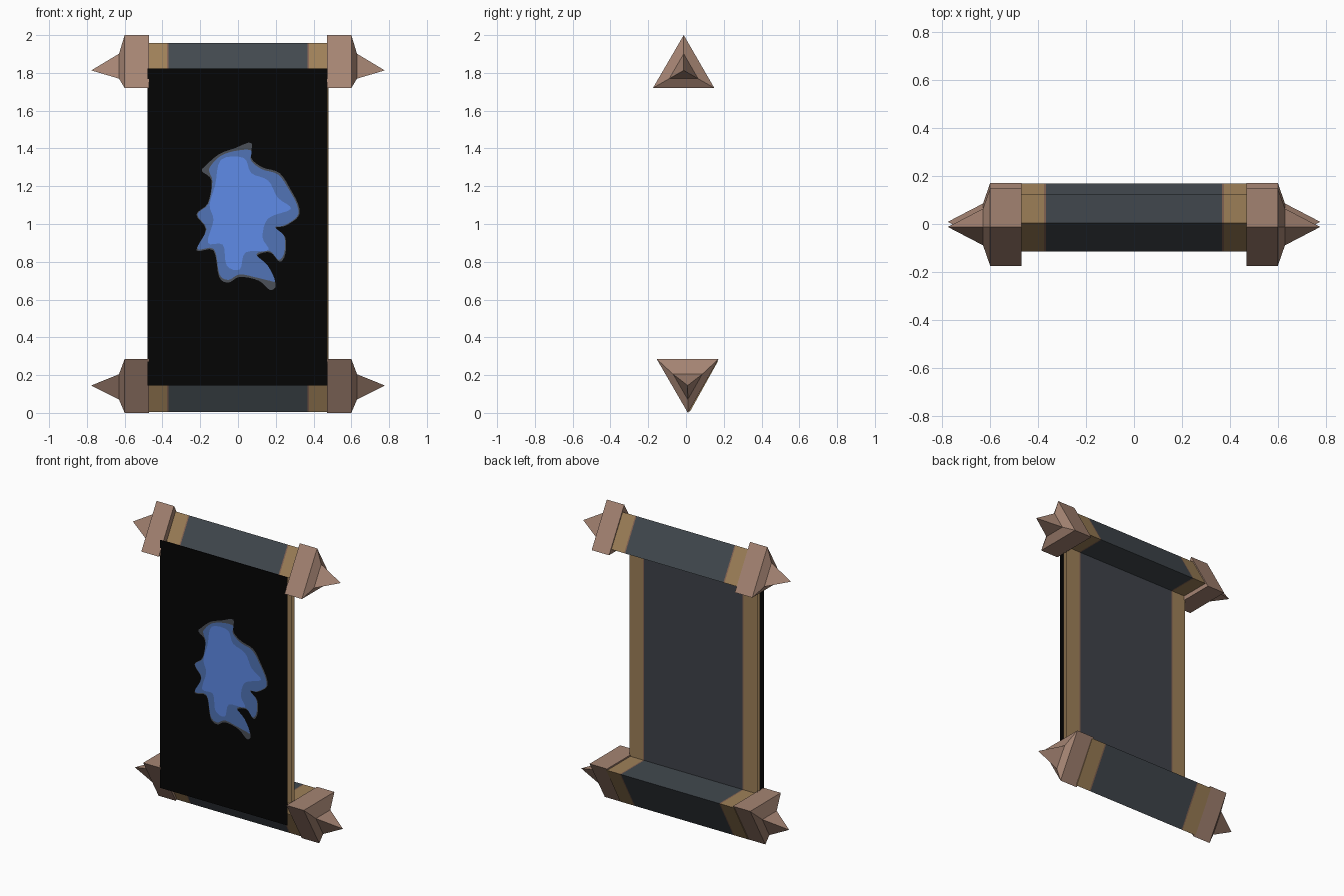
import bpy, bmesh
from mathutils import Vector

if "Cube" in bpy.data.objects:
    bpy.data.objects.remove(bpy.data.objects["Cube"])


def material(name, rgb):
    m = bpy.data.materials.new(name)
    m.diffuse_color = (*rgb, 1)
    m.use_nodes = True
    m.node_tree.nodes["Principled BSDF"].inputs["Base Color"].default_value = m.diffuse_color
    return m


BROWN = material("brown_wood", (0.376, 0.231, 0.171))
GOLD = material("gold_trim", (0.342, 0.216, 0.098))
COPPER = material("copper_seam", (0.230, 0.125, 0.085))
GREY = material("grey_cloth", (0.054, 0.066, 0.077))
SLATE = material("slate_cloth", (0.049, 0.055, 0.067))
BLACK = material("black_banner", (0.0015, 0.0015, 0.0015))
BLUE = material("light_blue", (0.115, 0.260, 0.810))
MID = material("mid_blue", (0.082, 0.175, 0.470))
FRINGE = material("grey_fringe", (0.071, 0.080, 0.098))


def make(name, verts, faces, mats, rule=None, recalc=True):
    mesh = bpy.data.meshes.new(name)
    mesh.from_pydata(verts, [], faces)
    for m in mats:
        mesh.materials.append(m)
    if recalc:
        bm = bmesh.new()
        bm.from_mesh(mesh)
        bmesh.ops.remove_doubles(bm, verts=bm.verts, dist=0.0001)
        bmesh.ops.recalc_face_normals(bm, faces=bm.faces)
        bm.to_mesh(mesh)
        bm.free()
    if rule:
        for p in mesh.polygons:
            p.material_index = rule(p.center)
    obj = bpy.data.objects.new(name, mesh)
    bpy.context.collection.objects.link(obj)
    return obj


def loft(name, tri, stations, mats, rule=None):
    """Sweep a (y, z) triangle along x; each station has a scale and a centre height shift."""
    cy, cz = (sum(p[i] for p in tri) / 3 for i in (0, 1))
    verts = [(x, cy + (y - cy) * s, cz + dz + (z - cz) * s)
             for x, s, dz in stations for y, z in tri]
    n = len(stations)
    faces = [(3 * k + i, 3 * k + (i + 1) % 3, 3 * k + 3 + (i + 1) % 3, 3 * k + 3 + i)
             for k in range(n - 1) for i in range(3)]
    faces.append((0, 1, 2))
    if stations[-1][1] > 0.01:
        faces.append((3 * n - 3, 3 * n - 2, 3 * n - 1))
    return make(name, verts, faces, mats, rule)


def trim_rule(c):
    """Cloth in the middle, a thin seam, then gold at both ends."""
    return 0 if abs(c.x) < 0.367 else 2 if abs(c.x) < 0.375 else 1


XS = (-0.478, -0.375, -0.367, 0.367, 0.375, 0.478)

# triangular end caps with pointed tips: profile, neck drop, tip drop
CAPS = {"top": ([(-0.175, 1.72), (0.15, 1.72), (-0.012, 2.0)], 0.0, 0.0),
        "bottom": ([(-0.155, 0.285), (0.172, 0.285), (0.01, 0.0)], -0.03, -0.045)}
for level, (tri, neck, tip) in CAPS.items():
    for side, sx in (("left", -1), ("right", 1)):
        loft(f"{level}_{side}_cap", tri,
             [(sx * 0.47, 1, 0), (sx * 0.6, 1, 0),
              (sx * 0.63, 0.47, neck), (sx * 0.777, 0.0, tip)], [BROWN])

# cloth-wrapped triangular rollers with gold end bands
ROLLERS = {"top": [(-0.115, 1.75), (0.125, 1.75), (0.005, 1.957)],
           "bottom": [(-0.115, 0.275), (0.17, 0.275), (0.02, 0.005)]}
for level, tri in ROLLERS.items():
    loft(f"{level}_roller", tri, [(x, 1, 0) for x in XS], [GREY, GOLD, COPPER], trim_rule)


def sheet(name, y, z0, z1, xs, mats, rule=None, back=False):
    verts = [(x, y, z) for x in xs for z in (z0, z1)]
    faces = [(2 * i, 2 * i + 2, 2 * i + 3, 2 * i + 1) for i in range(len(xs) - 1)]
    if back:
        faces = [f[::-1] for f in faces]
    return make(name, verts, faces, mats, rule, recalc=False)


# hanging cloth: back and front layers, and the black banner
sheet("cloth_back", -0.078, 0.2, 1.8, XS, [SLATE, GOLD, COPPER], trim_rule, back=True)
sheet("cloth_front", -0.105, 0.2, 1.8, XS, [SLATE, GOLD, COPPER], trim_rule)
BANNER_Y = -0.148
sheet("banner", BANNER_Y, 0.146, 1.822, (-0.48, 0.473), [BLACK])

# ragged flame emblem, three thin layers
OUTER = [(.07, 1.43), (.07, 1.35), (.13, 1.30), (.22, 1.27), (.28, 1.18), (.32, 1.10),
         (.32, 1.04), (.25, .99), (.20, .98), (.25, .93), (.25, .84), (.22, .80),
         (.17, .85), (.10, .83), (.16, .77), (.20, .68), (.17, .65), (.11, .70),
         (.01, .72), (-.05, .69), (-.10, .72), (-.13, .86), (-.22, .86), (-.17, .97),
         (-.22, 1.05), (-.16, 1.11), (-.14, 1.23), (-.19, 1.28), (-.17, 1.31),
         (-.10, 1.37), (-.02, 1.40)]
CORE = [(-.09, 1.34), (.03, 1.35), (.07, 1.27), (.16, 1.23), (.21, 1.14), (.28, 1.08),
        (.16, 1.03), (.13, .93), (.16, .86), (.04, .85), (.01, .76), (-.06, .78),
        (-.08, .89), (-.16, .90), (-.13, 1.02), (-.15, 1.10), (-.12, 1.21)]
MIDDLE = [(max(x * 0.97, -0.15) if z > 1.2 else x * 0.98,
           min(max(1.05 + (z - 1.05) * 0.96, 0.70), 1.39)) for x, z in OUTER]


def rounded(pts, steps=4):
    """Closed smooth curve through the points."""
    p, out = [Vector(q) for q in pts], []
    for i in range(len(p)):
        a, b, c, d = (p[(i + k) % len(p)] for k in (-1, 0, 1, 2))
        for k in range(steps):
            t = k / steps
            out.append(b + (c - a) * 0.5 * t + (a * 2 - b * 5 + c * 4 - d) * 0.5 * t * t
                       + (b * 3 - a - c * 3 + d) * 0.5 * t ** 3)
    return out


def plate(name, pts, depth, mat):
    verts = [(x, BANNER_Y - depth, z) for x, z in rounded(pts)]
    make(name, verts, [tuple(reversed(range(len(verts))))], [mat], recalc=False)


plate("emblem_fringe", OUTER, 0.002, FRINGE)
plate("emblem_middle", MIDDLE, 0.004, MID)
plate("emblem_core", CORE, 0.006, BLUE)
